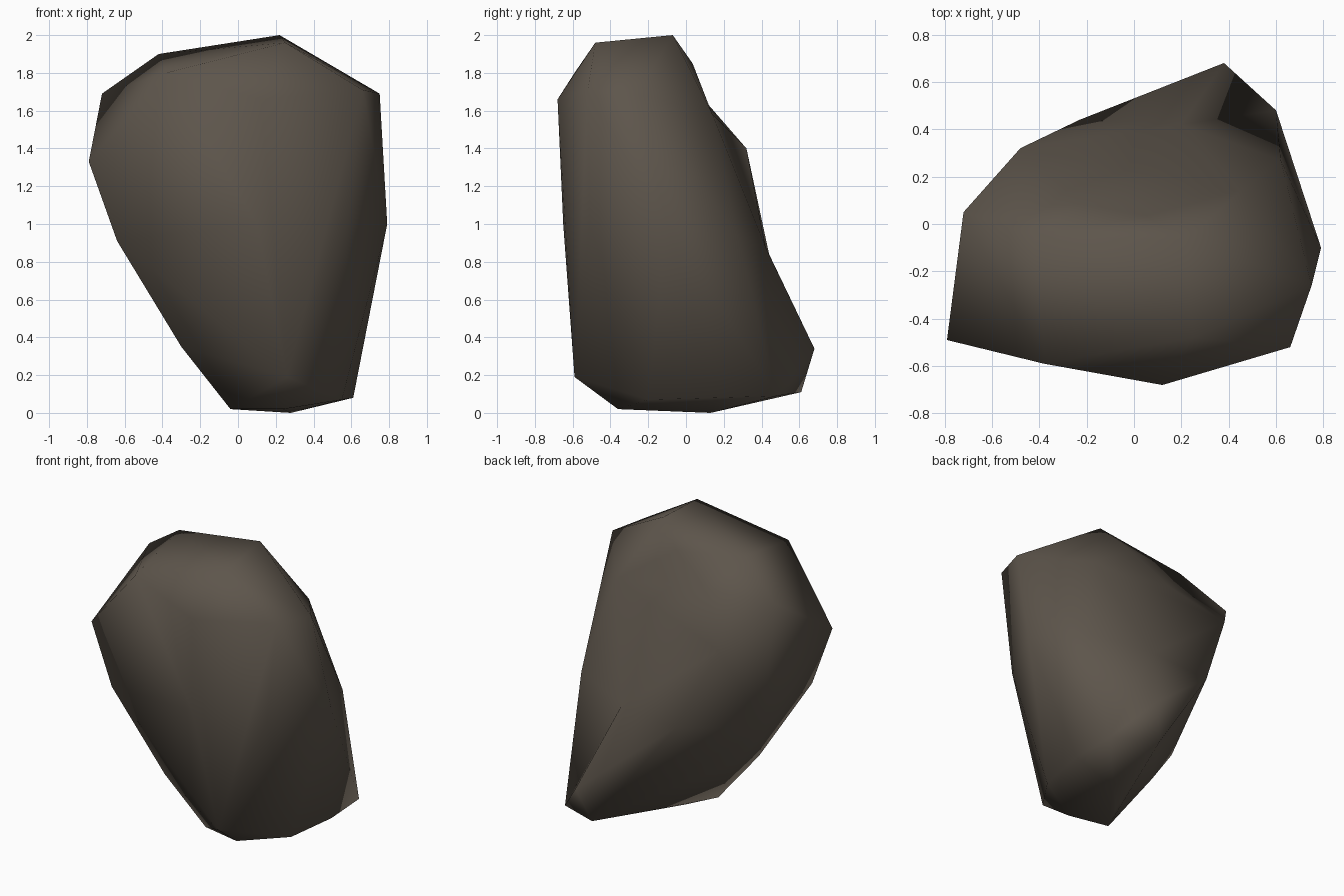
import bpy
import bmesh
from mathutils import Vector
from mathutils.geometry import intersect_point_line

# Remove the default cube
cube = bpy.data.objects.get("Cube")
if cube:
    bpy.data.objects.remove(cube, do_unlink=True)


def make_material(name, colour):
    material = bpy.data.materials.new(name)
    material.use_nodes = True
    material.diffuse_color = colour
    shader = next(n for n in material.node_tree.nodes if n.type == "BSDF_PRINCIPLED")
    shader.inputs["Base Color"].default_value = colour
    shader.inputs["Roughness"].default_value = 0.9
    return material


def nearest_edge(bm, point):
    def distance(edge):
        start, end = (v.co for v in edge.verts)
        t = intersect_point_line(point, start, end)[1]
        return (start.lerp(end, min(max(t, 0), 1)) - point).length
    return min(bm.edges, key=distance)


def dent(bm, point):
    """Split the closest ridge and press its new corner in to the point."""
    edge = nearest_edge(bm, Vector(point))
    corner = bmesh.utils.edge_split(edge, edge.verts[0], 0.5)[1]
    corner.co = point
    for face in list(corner.link_faces):
        ring = list(face.verts)
        opposite = ring[(ring.index(corner) + 2) % len(ring)]
        bmesh.utils.face_split(face, corner, opposite)


def turn_ridge(bm, point):
    """Swap the diagonal that passes through the point, making a hollow."""
    bmesh.utils.edge_rotate(nearest_edge(bm, Vector(point)))


# Corner points of the boulder, from the crown down to the foot
crown = [
    (.22, -.07, 2), (.25, -.48, 1.96), (-.42, -.05, 1.9),
    (-.38, -.59, 1.8), (.05, .035, 1.85),
]
shoulder = [
    (.75, -.26, 1.69), (.66, -.52, 1.71), (.12, -.68, 1.66),
    (-.72, .05, 1.69), (-.79, -.49, 1.33), (-.48, .32, 1.4), (.45, .14, 1.58),
]
waist = [
    (.79, -.1, 1), (.58, -.51, 1), (.1, -.65, 1),
    (-.64, -.48, .91), (.62, .27, .94), (-.47, -.19, .65),
]
foot = [
    (-.3, -.38, .35), (-.27, -.15, .38), (.38, .68, .34), (.26, -.59, .19),
    (.6, .48, .09), (.3, .61, .11), (.61, .16, .08), (.55, -.2, .07),
    (.24, -.36, .02), (-.04, -.3, .02), (.07, -.09, .02), (.28, .13, 0),
]

# Wrap the corners in a faceted skin
bm = bmesh.new()
for point in crown + shoulder + waist + foot:
    bm.verts.new(point)
bmesh.ops.convex_hull(bm, input=bm.verts[:])
loose = [v for v in bm.verts if not v.link_faces]
bmesh.ops.delete(bm, geom=loose, context="VERTS")

# Hollows in the back: middle with its crease, right flank, below the crown
dent(bm, (.2, .42, .88))
turn_ridge(bm, (.5, .475, .64))
dent(bm, (-.23, .44, .84))
turn_ridge(bm, (-.05, .5, .87))
dent(bm, (-.22, .085, 1.67))
turn_ridge(bm, (-.45, .135, 1.65))
bmesh.ops.recalc_face_normals(bm, faces=bm.faces[:])

# Soft shading over the low-poly surface
for face in bm.faces:
    face.smooth = True

mesh = bpy.data.meshes.new("boulder")
bm.to_mesh(mesh)
bm.free()
mesh.materials.append(make_material("brown_grey_stone", (.11, .091, .071, 1)))
boulder = bpy.data.objects.new("boulder", mesh)
bpy.context.collection.objects.link(boulder)
